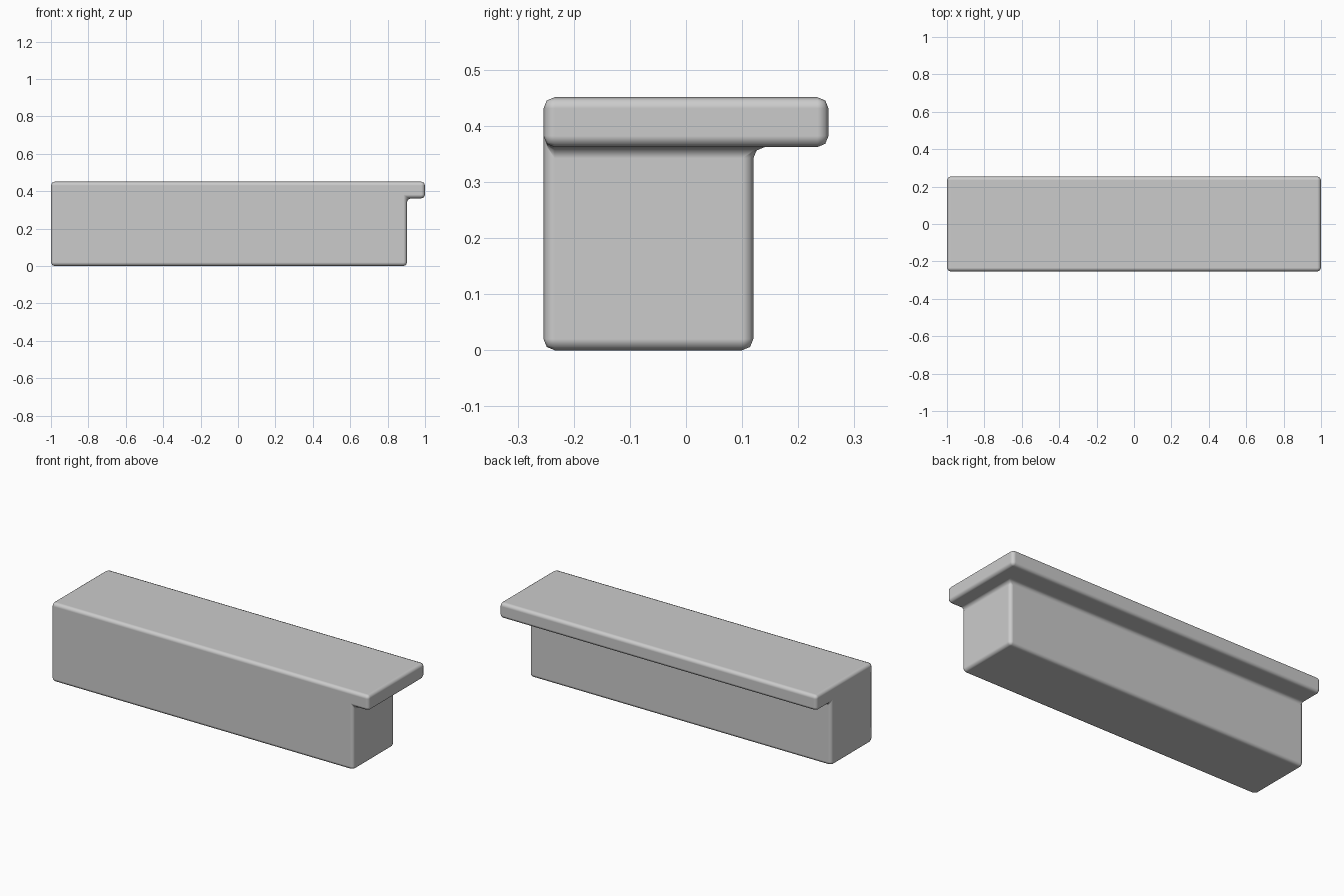
import bpy
import bmesh

if "Cube" in bpy.data.objects:
    bpy.data.objects.remove(bpy.data.objects["Cube"])

X0, X1, X2 = -1.0, 0.904, 1.0        # left side, body end, lip end
Y0, Y1, Y2 = -0.254, 0.12, 0.254     # front, body back, lip back
Z0, Z1, Z2 = 0.0, 0.362, 0.451       # floor, lip underside, top

bm = bmesh.new()
verts = {}


def face(*points):
    """Add a flat face, sharing corners with its neighbours."""
    for p in points:
        if p not in verts:
            verts[p] = bm.verts.new(p)
    bm.faces.new([verts[p] for p in points])


# top and bottom
face((X0, Y0, Z2), (X2, Y0, Z2), (X2, Y2, Z2), (X0, Y2, Z2))
face((X0, Y0, Z0), (X0, Y1, Z0), (X1, Y1, Z0), (X1, Y0, Z0))
# flush front and left sides, stepped where the lip overhangs
face((X0, Y0, Z0), (X1, Y0, Z0), (X1, Y0, Z1), (X2, Y0, Z1), (X2, Y0, Z2), (X0, Y0, Z2))
face((X0, Y0, Z0), (X0, Y0, Z2), (X0, Y2, Z2), (X0, Y2, Z1), (X0, Y1, Z1), (X0, Y1, Z0))
# lip edges
face((X2, Y0, Z1), (X2, Y2, Z1), (X2, Y2, Z2), (X2, Y0, Z2))
face((X0, Y2, Z1), (X0, Y2, Z2), (X2, Y2, Z2), (X2, Y2, Z1))
# recessed body sides
face((X1, Y0, Z0), (X1, Y1, Z0), (X1, Y1, Z1), (X1, Y0, Z1))
face((X0, Y1, Z0), (X0, Y1, Z1), (X1, Y1, Z1), (X1, Y1, Z0))
# L-shaped lip underside
face((X1, Y0, Z1), (X1, Y1, Z1), (X0, Y1, Z1), (X0, Y2, Z1), (X2, Y2, Z1), (X2, Y0, Z1))

bmesh.ops.recalc_face_normals(bm, faces=bm.faces)
mesh = bpy.data.meshes.new("counter_block")
bm.to_mesh(mesh)
bm.free()
block = bpy.data.objects.new("counter_block", mesh)
bpy.context.collection.objects.link(block)

# softly rounded edges
for poly in mesh.polygons:
    poly.use_smooth = True
bevel = block.modifiers.new("rounded_edges", 'BEVEL')
bevel.width = 0.02
bevel.segments = 2
bevel.limit_method = 'ANGLE'
bevel.harden_normals = True
